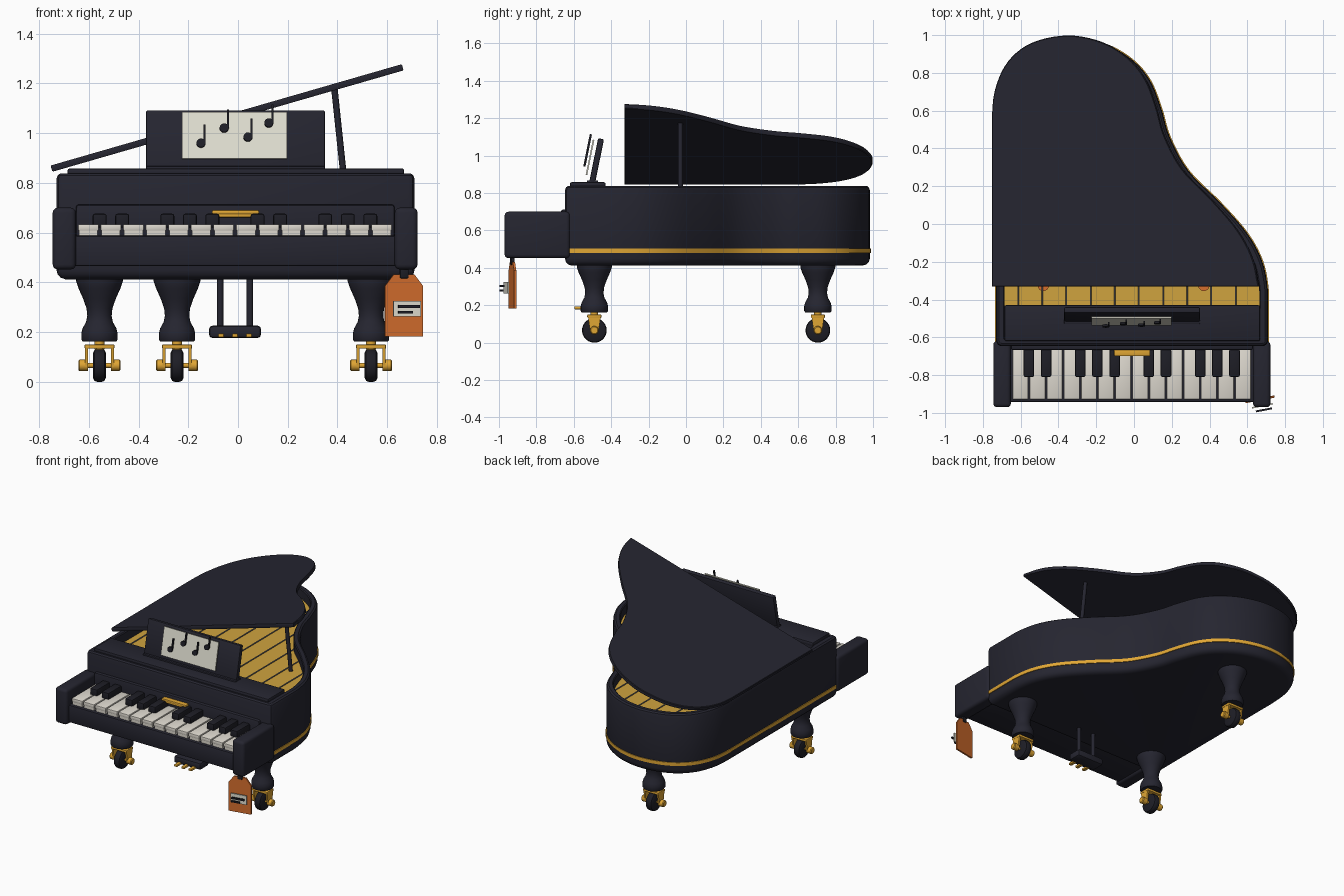
import bpy, bmesh, math
from mathutils import Matrix, Vector

if "Cube" in bpy.data.objects:
    bpy.data.objects.remove(bpy.data.objects["Cube"])


def material(name, r, g, b):
    lin = lambda c: ((c / 255 + 0.055) / 1.055) ** 2.4
    m = bpy.data.materials.new(name)
    m.diffuse_color = (lin(r), lin(g), lin(b), 1)
    m.use_nodes = True
    m.node_tree.nodes["Principled BSDF"].inputs["Base Color"].default_value = m.diffuse_color
    return m


BLACK = material("black lacquer", 37, 37, 48)
RUBBER = material("dark ebony", 30, 30, 38)
IVORY = material("ivory", 222, 217, 207)
PAPER = material("paper", 226, 224, 210)
GOLD = material("brass", 224, 166, 52)
BOARD = material("soundboard gold", 208, 164, 62)
STEEL = material("string steel", 125, 125, 130)
ORANGE = material("orange tag", 214, 110, 45)
ID = Matrix.Identity(4)


def finish(name, bm, mat, M=ID):
    bmesh.ops.recalc_face_normals(bm, faces=bm.faces)
    bm.transform(M)
    me = bpy.data.meshes.new(name)
    bm.to_mesh(me)
    bm.free()
    me.materials.append(mat)
    me.polygons.foreach_set("use_smooth", [True] * len(me.polygons))
    me.set_sharp_from_angle(angle=math.radians(35))
    ob = bpy.data.objects.new(name, me)
    bpy.context.collection.objects.link(ob)
    return ob


def box(name, lo, hi, mat, bevel=0.0, M=ID, seg=2):
    """Box between two corners, with optional rounded edges."""
    bm = bmesh.new()
    bmesh.ops.create_cube(bm, size=1)
    for v in bm.verts:
        v.co = Vector([(lo[i] + hi[i]) / 2 + v.co[i] * (hi[i] - lo[i]) for i in range(3)])
    if bevel:
        bmesh.ops.bevel(bm, geom=bm.edges[:], offset=bevel, segments=seg, profile=0.5, affect='EDGES')
    return finish(name, bm, mat, M)


def loft(name, rings, mat, caps=True, M=ID):
    """Skin a stack of closed rings of equal point count."""
    bm = bmesh.new()
    vs = [[bm.verts.new(p) for p in ring] for ring in rings]
    n = len(vs[0])
    for a, b in zip(vs, vs[1:]):
        for i in range(n):
            bm.faces.new((a[i], a[(i + 1) % n], b[(i + 1) % n], b[i]))
    if caps:
        bm.faces.new(vs[0][::-1])
        bm.faces.new(vs[-1])
    return finish(name, bm, mat, M)


def lathe(name, profile, mat, M=ID, n=28):
    rings = [[(r * math.cos(2 * math.pi * i / n), r * math.sin(2 * math.pi * i / n), z)
              for i in range(n)] for r, z in profile]
    return loft(name, rings, mat, True, M)


def at(x, y, z):
    return Matrix.Translation((x, y, z))


def rod(name, a, b, r, mat, n=12):
    a, b = Vector(a), Vector(b)
    M = Matrix.Translation(a) @ (b - a).to_track_quat('Z', 'Y').to_matrix().to_4x4()
    return lathe(name, [(r, 0), (r, (b - a).length)], mat, M, n)


# Plan outline of the case: smooth curve through a few points, square front
CURVE = [(-.73, .3), (-.73, .55), (-.712, .71), (-.645, .85), (-.52, .945), (-.33, .983), (-.15, .95),
         (-.01, .87), (.085, .76), (.145, .61), (.19, .46), (.29, .28), (.46, .11),
         (.60, -.05), (.68, -.2), (.71, -.36), (.71, -.5)]


def catmull(pts, k=5):
    pts = [Vector(p) for p in pts]
    out = []
    for i in range(1, len(pts) - 2):
        p0, p1, p2, p3 = pts[i - 1:i + 3]
        for j in range(k):
            t = j / k
            out.append(0.5 * (2 * p1 + (p2 - p0) * t + (2 * p0 - 5 * p1 + 4 * p2 - p3) * t * t
                              + (3 * p1 - p0 - 3 * p2 + p3) * t ** 3))
    return out + [pts[-2]]


OUT = catmull(CURVE) + [Vector(p) for p in ((.71, -.62), (.702, -.638), (.685, -.647),
                                            (-.705, -.647), (-.722, -.638), (-.73, -.62))]


def offset(d):
    n, res = len(OUT), []
    for i, p in enumerate(OUT):
        t = (p - OUT[i - 1]).normalized() + (OUT[(i + 1) % n] - p).normalized()
        t.normalize()
        res.append(p + Vector((-t.y, t.x)) * d)
    return res


def ring(d, z):
    return [(p.x, p.y, z) for p in offset(d)]


# Case, brass band and soundboard
loft("case", [ring(d, z) for d, z in ((-.04, .412), (-.018, .418), (-.005, .432), (0, .45), (0, .815), (-.005, .83),
                                      (-.016, .838), (-.04, .838), (-.046, .832), (-.046, .75))], BLACK)
loft("brass_band", [ring(d, z) for d, z in ((-.003, .48), (.005, .48), (.005, .503), (-.003, .503))], GOLD, False)
loft("soundboard", [ring(-.045, .74), ring(-.045, .77)], BOARD)

# Strings run back until they meet the rim
inner = offset(-.05)
for k in range(10):
    x = -.614 + .128 * k
    ends = [a.y + (b.y - a.y) * (x - a.x) / (b.x - a.x)
            for a, b in zip(inner, inner[1:]) if (a.x - x) * (b.x - x) < 0]
    rod(f"string_{k + 1}", (x, -.45, .787), (x, max(ends), .787), .004, STEEL, 6)
for i, x in enumerate((-.48, .37)):
    lathe(f"soundboard_disc_{i + 1}", [(.03, .765), (.03, .778)], ORANGE, at(x, -.325, 0))

# Front top board over the pin block
box("pin_block", (-.70, -.63, .75), (.68, -.432, .836), BLACK)
box("front_lid", (-.685, -.62, .83), (.668, -.43, .858), BLACK, .008)

# Raised lid, hinged on the left
lid2d = [Vector((-.745, -.33))] + [p for p in offset(.015) if p.y > -.32] + [Vector((.725, -.33))]
mid = Vector((0, .2))


def lid_ring(s, z):
    return [((mid + (p - mid) * s).x + .745, (mid + (p - mid) * s).y, z) for p in lid2d]


loft("lid", [lid_ring(s, z) for s, z in ((.995, -.013), (1, -.009), (1, .009), (.995, .013))], BLACK,
     True, at(-.75, 0, .857) @ Matrix.Rotation(math.radians(-16.1), 4, 'Y'))
rod("lid_prop", (.432, -.03, .76), (.388, -.03, 1.175), .013, BLACK)

# Key bed, arms and fallboard
box("key_bed", (-.66, -.942, .465), (.64, -.60, .588), BLACK, .01)
box("arm_left", (-.745, -.97, .452), (-.652, -.62, .70), BLACK, .02, seg=3)
box("arm_right", (.63, -.97, .452), (.722, -.62, .70), BLACK, .02, seg=3)
box("fallboard", (-.652, -.668, .57), (.63, -.62, .713), BLACK, .012)
box("fallboard_handle", (-.105, -.70, .674), (.085, -.66, .69), GOLD, .005)
box("fallboard_handle_lip", (-.08, -.694, .66), (.06, -.66, .678), GOLD, .006)

# Keys
W = .0907
for k in range(14):
    x = -.647 + W * k
    box(f"white_key_{k + 1}", (x + .004, -.928, .608), (x + W - .004, -.655, .633), IVORY, .004)
    box(f"white_key_front_{k + 1}", (x + .008, -.922, .585), (x + W - .008, -.66, .61), IVORY)
    if k % 7 in (1, 2, 4, 5, 6):
        box(f"black_key_{k + 1}", (x - .028, -.81, .62), (x + .028, -.66, .676), RUBBER, .009)

# Music desk, sheet and notes, in a frame leaning back
DESK = at(0, -.503, .85) @ Matrix.Rotation(math.radians(-11.5), 4, 'X')
box("music_desk", (-.37, -.016, 0), (.35, .016, .245), BLACK, .008, DESK)
box("music_desk_foot", (-.37, -.53, .85), (.35, -.47, .868), BLACK, .005)
box("sheet_music", (-.225, -.042, .04), (.198, -.034, .232), PAPER, 0, DESK)
for i, (x, z) in enumerate(((-.149, .10), (-.056, .162), (.04, .125), (.124, .183))):
    head = DESK @ at(x, -.058, z) @ Matrix.Rotation(math.pi / 2, 4, 'X')
    lathe(f"note_head_{i + 1}", [(.018, -.006), (.018, .006)], RUBBER, head, 20)
    box(f"note_stem_{i + 1}", (x + .011, -.064, z), (x + .019, -.052, z + .075), RUBBER, 0, DESK)

# Legs with brass casters
LEG = [(.068, .162), (.073, .17), (.073, .195), (.068, .215), (.054, .24), (.049, .265), (.052, .295),
       (.066, .335), (.084, .375), (.094, .405), (.094, .43)]
for name, x, y in (("front_left", -.557, -.49), ("front_right", .535, -.49), ("back", -.245, .705)):
    P = at(x, y, 0)
    lathe(f"{name}_leg", LEG, BLACK, P)
    lathe(f"{name}_caster_stem", [(.02, .13), (.02, .17)], GOLD, P, 16)
    box(f"{name}_caster_plate", (-.06, -.038, .133), (.06, .038, .15), GOLD, .004, P)
    X = P @ at(0, 0, .066) @ Matrix.Rotation(math.pi / 2, 4, 'Y')
    lathe(f"{name}_wheel", [(.05, -.026), (.062, -.02), (.066, -.01), (.066, .01), (.062, .02), (.05, .026)], RUBBER, X)
    lathe(f"{name}_axle", [(.018, -.085), (.023, -.08), (.023, -.046), (.01, -.046), (.01, .046), (.023, .046),
                           (.023, .08), (.018, .085)], GOLD, X, 16)
    for s, side in ((-1, "left"), (1, "right")):
        prof = [(-.034, .14), (.034, .14), (.022, .06), (-.022, .06)]
        loft(f"{name}_fork_{side}", [[(s * .052 + d, py, pz) for py, pz in prof] for d in (-.006, .006)],
             GOLD, True, P)

# Pedal lyre
for i, x in enumerate((-.072, .048)):
    rod(f"lyre_post_{i + 1}", (x, -.50, .20), (x, -.50, .43), .013, BLACK)
box("pedal_box", (-.117, -.55, .176), (.093, -.45, .226), BLACK, .015)
for i, x in enumerate((-.068, -.012, .044)):
    box(f"pedal_{i + 1}", (x - .012, -.597, .178), (x + .012, -.52, .194), GOLD, .005)

# Hanging tag with a label
TAG = at(.667, -.928, 0) @ Matrix.Rotation(math.radians(11), 4, 'Z')
shape = [(-.078, .183), (.078, .183), (.078, .385), (.042, .432), (-.042, .432), (-.078, .385)]
loft("tag", [[(px, d, pz) for px, pz in shape] for d in (-.006, .006)], ORANGE, True, TAG)
box("tag_cord", (-.018, -.01, .415), (.018, .01, .46), RUBBER, .006, TAG)
box("tag_label", (-.05, -.04, .262), (.062, -.032, .325), PAPER, 0, TAG)
box("label_line_long", (-.034, -.064, .297), (.054, -.054, .309), RUBBER, 0, TAG)
box("label_line_short", (-.034, -.064, .274), (.024, -.054, .285), RUBBER, 0, TAG)
